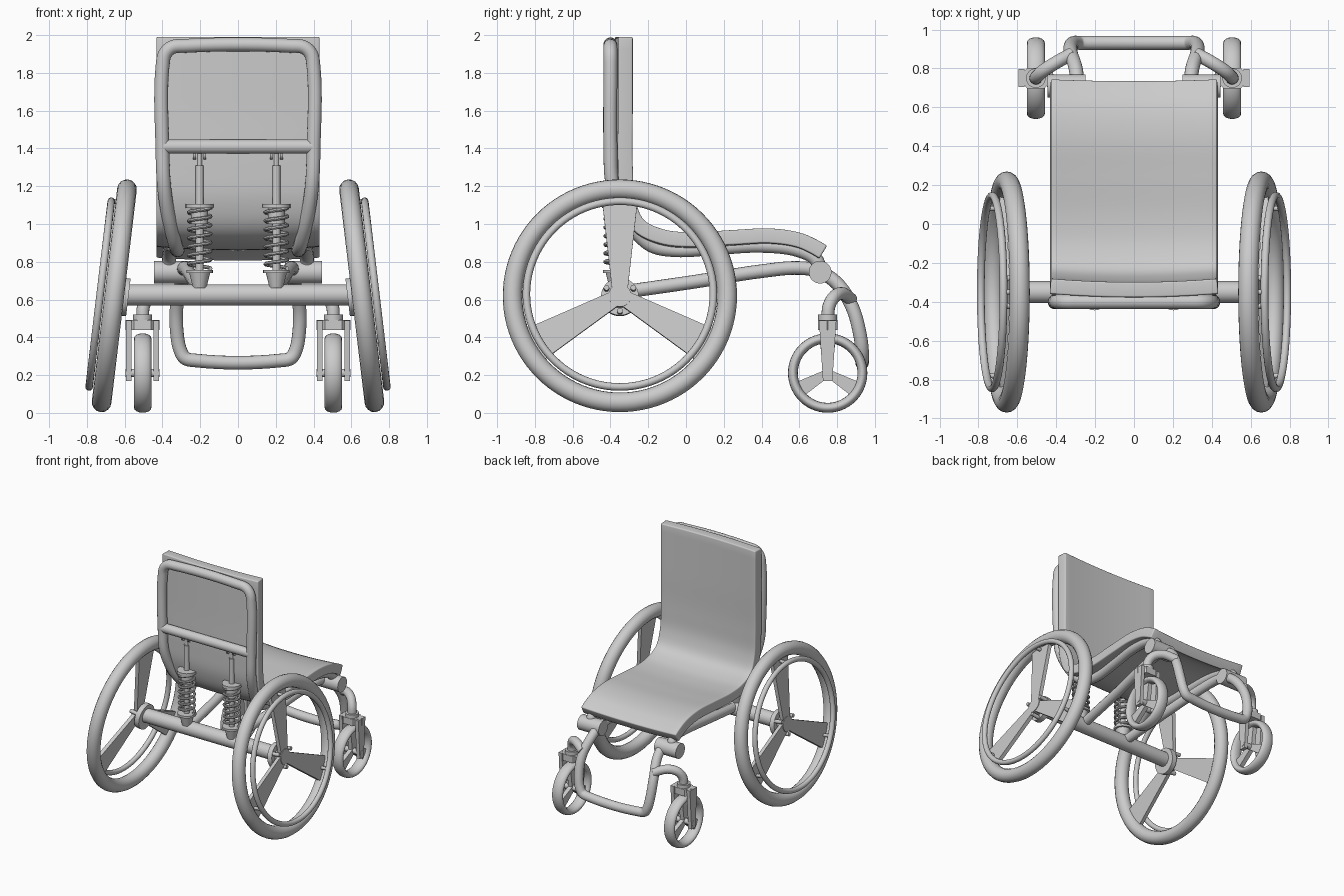
import bpy, bmesh, math
from mathutils import Vector, Matrix
from mathutils.geometry import interpolate_bezier

if "Cube" in bpy.data.objects:
    bpy.data.objects.remove(bpy.data.objects["Cube"])


def finish(name, bm, smooth=True):
    bmesh.ops.recalc_face_normals(bm, faces=bm.faces)
    me = bpy.data.meshes.new(name)
    bm.to_mesh(me)
    bm.free()
    ob = bpy.data.objects.new(name, me)
    bpy.context.collection.objects.link(ob)
    if smooth:
        bpy.ops.object.select_all(action='DESELECT')
        ob.select_set(True)
        bpy.context.view_layer.objects.active = ob
        bpy.ops.object.shade_smooth_by_angle(angle=math.radians(40))
    return ob


def smooth_path(pts, n=8):
    p = [Vector(q) for q in pts]
    tan = []
    for i in range(len(p)):
        t = Vector((0, 0, 0))
        if i > 0:
            t += (p[i] - p[i - 1]).normalized()
        if i < len(p) - 1:
            t += (p[i + 1] - p[i]).normalized()
        tan.append(t.normalized())
    out = [p[0]]
    for i in range(len(p) - 1):
        k = (p[i + 1] - p[i]).length / 3
        out += interpolate_bezier(p[i], p[i] + tan[i] * k, p[i + 1] - tan[i + 1] * k, p[i + 1], n)[1:]
    return out


def tube(name, path, r, sides=16):
    # sweep a circle along the path, carrying the frame to avoid twist
    bm = bmesh.new()
    rings, prev, nrm = [], None, None
    for i, p in enumerate(path):
        t = (path[min(i + 1, len(path) - 1)] - path[max(i - 1, 0)]).normalized()
        nrm = t.orthogonal().normalized() if prev is None else prev.rotation_difference(t) @ nrm
        prev = t
        b = t.cross(nrm)
        rings.append([bm.verts.new(p + r * (math.cos(a) * nrm + math.sin(a) * b))
                      for a in (2 * math.pi * k / sides for k in range(sides))])
    for a, b in zip(rings, rings[1:]):
        for k in range(sides):
            bm.faces.new((a[k], a[(k + 1) % sides], b[(k + 1) % sides], b[k]))
    bm.faces.new(rings[0])
    bm.faces.new(rings[-1])
    return finish(name, bm)


def mirrored(half):
    return half + [(-x, y, z) for x, y, z in reversed(half)]


def cyl(name, a, b, r, r2=None, sides=32, mat=None):
    a, b = Vector(a), Vector(b)
    d = b - a
    m = Matrix.Translation((a + b) / 2) @ d.to_track_quat('Z', 'Y').to_matrix().to_4x4()
    bm = bmesh.new()
    bmesh.ops.create_cone(bm, cap_ends=True, segments=sides, radius1=r,
                          radius2=r if r2 is None else r2, depth=d.length,
                          matrix=(mat @ m) if mat else m)
    return finish(name, bm)


def ring(name, R, rad, width, z, mat, seg=72, sides=16):
    # torus with elliptical section, axis = local z
    bm = bmesh.new()
    rows = []
    for i in range(seg):
        a = 2 * math.pi * i / seg
        row = []
        for k in range(sides):
            c = 2 * math.pi * k / sides
            q = R + rad * math.cos(c)
            row.append(bm.verts.new(mat @ Vector((q * math.cos(a), q * math.sin(a), z + width * math.sin(c)))))
        rows.append(row)
    for i in range(seg):
        a, b = rows[i], rows[(i + 1) % seg]
        for k in range(sides):
            bm.faces.new((a[k], a[(k + 1) % sides], b[(k + 1) % sides], b[k]))
    return finish(name, bm)


def blade(name, r0, w0, r1, w1, t, mat):
    # tapered flat bar along local x, thickness along local z
    bm = bmesh.new()
    lo, hi = [[bm.verts.new(mat @ Vector((x, y, z))) for x, y in
               ((r0, -w0), (r1, -w1), (r1, w1), (r0, w0))] for z in (-t / 2, t / 2)]
    bm.faces.new(lo)
    bm.faces.new(hi)
    for k in range(4):
        bm.faces.new((lo[k], lo[(k + 1) % 4], hi[(k + 1) % 4], hi[k]))
    return finish(name, bm, False)


# Seat: one padded L-shaped sheet, slightly dished across its width
prof = smooth_path([(0, y, z) for y, z in (
    (-.32, 1.99), (-.32, 1.6), (-.32, 1.3), (-.305, 1.12), (-.25, .995), (-.13, .935), (.02, .918),
    (.25, .93), (.45, .938), (.6, .915), (.68, .88), (.727, .852))], 7)
bm = bmesh.new()
rows, M = [], 16
for i, p in enumerate(prof):
    t = (prof[min(i + 1, len(prof) - 1)] - prof[max(i - 1, 0)]).normalized()
    n = Vector((0, t.z, -t.y))
    rows.append([bm.verts.new(p + Vector((.43 * u, 0, 0)) + n * .018 * (1 - u * u))
                 for u in (2 * k / M - 1 for k in range(M + 1))])
for a, b in zip(rows, rows[1:]):
    for k in range(M):
        bm.faces.new((a[k], a[k + 1], b[k + 1], b[k]))
seat = finish("seat_cushion", bm)
sol = seat.modifiers.new("thickness", 'SOLIDIFY')
sol.thickness, sol.offset = .078, 0
bev = seat.modifiers.new("soft_edge", 'BEVEL')
bev.width, bev.segments, bev.limit_method, bev.angle_limit = .03, 4, 'ANGLE', math.radians(50)

# Backrest and seat tube, one continuous loop
tube("seat_frame", smooth_path(mirrored([
    (.365, .71, .745), (.365, .69, .81), (.36, .6, .86), (.35, .4, .885), (.33, .15, .872),
    (.32, -.06, .862), (.33, -.18, .885), (.35, -.27, .965), (.375, -.34, 1.08), (.393, -.39, 1.22),
    (.40, -.40, 1.4), (.40, -.40, 1.83), (.386, -.40, 1.9), (.35, -.40, 1.935), (.28, -.40, 1.943)])), .037)
cyl("backrest_crossbar", (-.4, -.4, 1.41), (.4, -.4, 1.41), .037)

# Lower frame running into the footrest loop
tube("lower_frame_footrest", smooth_path(mirrored([
    (.2, -.33, .64), (.23, .05, .695), (.265, .4, .75), (.285, .6, .767), (.288, .7, .75),
    (.30, .8, .685), (.325, .88, .56), (.323, .92, .42), (.305, .932, .33), (.28, .932, .29),
    (.22, .932, .277)])), .036)
cyl("axle", (-.61, -.35, .625), (.61, -.35, .625), .056)

for s, side in ((-1, "left"), (1, "right")):
    # Large cambered wheel
    W = Matrix.Translation((s * .655, -.35, .62)) @ Matrix.Rotation(s * math.radians(83.2), 4, 'Y')
    ring("tyre_" + side, .568, .052, .052, 0, W, 96)
    ring("hand_rim_" + side, .495, .02, .02, .075, W, 96, 12)
    cyl("hub_flange_" + side, (0, 0, -.075), (0, 0, -.035), .1, mat=W)
    cyl("hub_" + side, (0, 0, -.06), (0, 0, .02), .06, mat=W)
    for k in range(3):
        A = W @ Matrix.Rotation((math.pi if s > 0 else 0) + k * 2 * math.pi / 3, 4, 'Z')
        blade("wheel_spoke_" + side, .02, .04, .535, .097, .03, A)
        cyl("rim_peg_" + side, (.5, 0, 0), (.495, 0, .075), .013, sides=12, mat=A)
        cyl("hub_bolt_" + side, (-.082, 0, -.04), (-.082, 0, .025), .015, sides=12, mat=A)

    # Caster wheel
    cx = s * .505
    C = Matrix.Translation((cx, .75, .211)) @ Matrix.Rotation(math.pi / 2, 4, 'Y')
    ring("caster_tyre_" + side, .184, .026, .046, 0, C, 56)
    cyl("caster_hub_" + side, (0, 0, -.09), (0, 0, .09), .022, mat=C)
    for k in range(3):
        blade("caster_spoke_" + side, .0, .02, .17, .042, .035,
              C @ Matrix.Rotation(math.pi + k * 2 * math.pi / 3, 4, 'Z'))
    # Caster fork: two tapered plates and a six-sided bridge
    for o in (-1, 1):
        F = Matrix.Translation((cx + o * .073, .75, 0)) @ Matrix.Rotation(-math.pi / 2, 4, 'Y')
        blade("fork_plate_" + side, .17, .025, .49, .046, .03, F)
    bridge = cyl("fork_bridge_" + side, (0, 0, -.027), (0, 0, .027), 1, sides=6)
    ext = [max(abs(v.co[i]) for v in bridge.data.vertices) for i in range(2)]
    wide_x = ext[0] > ext[1]
    for v in bridge.data.vertices:
        a, b = (v.co.x, v.co.y) if wide_x else (v.co.y, v.co.x)
        v.co = (cx + a * .09, .75 + b * .06, .465 + (v.co.z if abs(v.co.z) < .1 else 0))
    cyl("caster_collar_" + side, (cx, .75, .485), (cx, .75, .52), .05)
    tube("caster_arm_" + side, smooth_path([(s * x, y, z) for x, y, z in (
        (.505, .75, .5), (.5, .757, .565), (.47, .785, .615), (.41, .825, .632), (.32, .875, .6))]), .034)
    # Front seat pivot
    cyl("seat_pivot_" + side, (s * .25, .71, .745), (s * .445, .71, .745), .06)

    # Spring shock absorber
    x, y = s * .203, -.37

    def post(name, z0, z1, r, r2=None):
        cyl("shock_" + name + "_" + side, (x, y, z0), (x, y, z1), r, r2, 24)

    post("foot", .66, .74, .035, .055)
    post("lower_seat", .74, .757, .07)
    post("rod", .75, 1.31, .021)
    post("body", 1.0, 1.085, .045)
    post("upper_seat", 1.085, 1.107, .074)
    post("tip", 1.3, 1.39, .013)
    for o in (-1, 1):
        cyl("shock_clevis_" + side, (x + o * .02, y, 1.37), (x + o * .034, y, 1.37), .03, sides=16)
    turns, n = 7, 140
    tube("shock_spring_" + side, [Vector((x + .058 * math.cos(turns * 2 * math.pi * i / n),
                                          y + .058 * math.sin(turns * 2 * math.pi * i / n),
                                          .765 + .32 * i / n)) for i in range(n + 1)], .01, 8)
